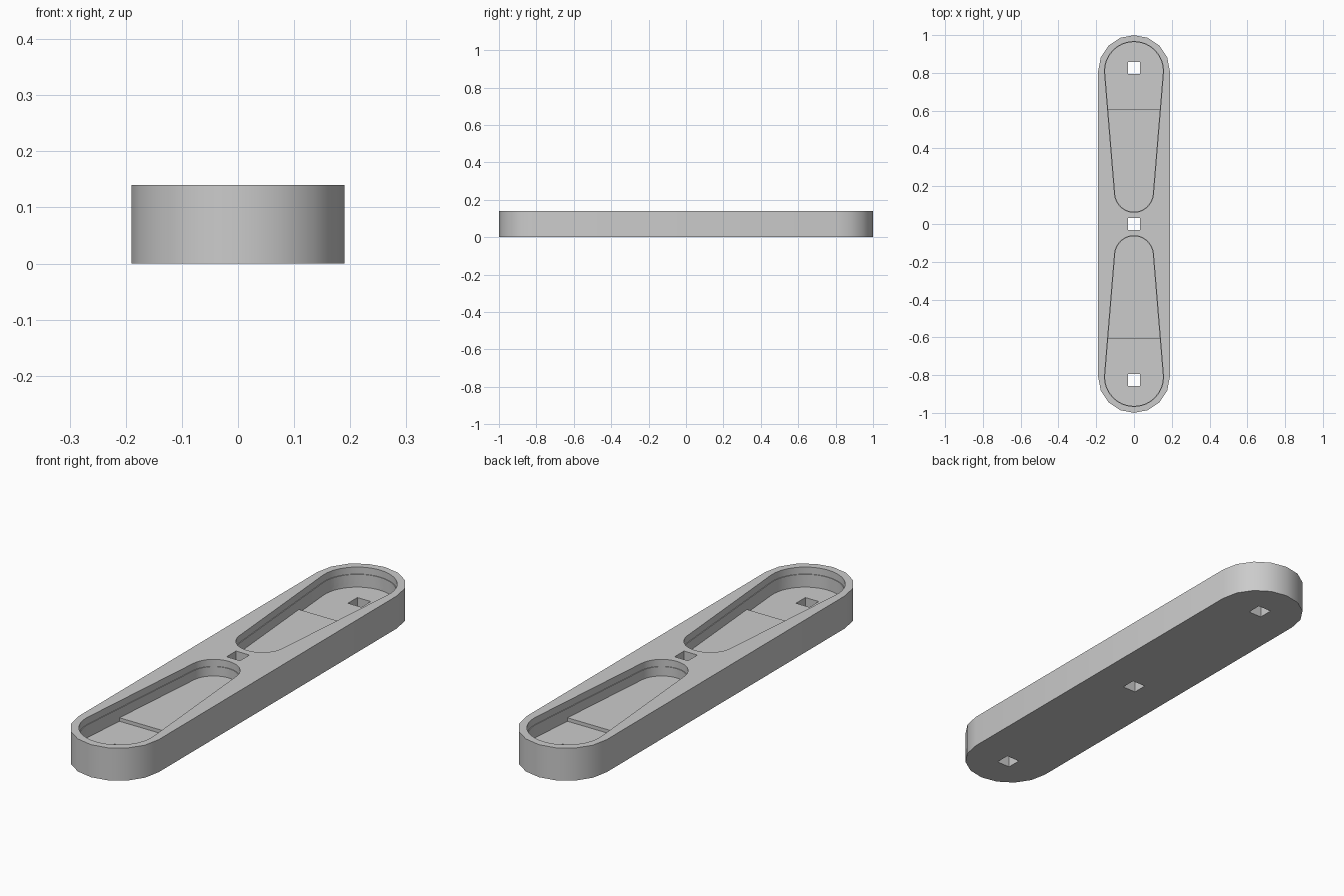
import bpy, bmesh
from math import sin, cos, asin, pi

if "Cube" in bpy.data.objects:
    bpy.data.objects.remove(bpy.data.objects["Cube"])

HEIGHT = 0.14
CAP_Y, BODY_R = 0.81, 0.19
BIG_R, SMALL_R, SMALL_Y = 0.153, 0.1, 0.165
STEP_Y = 0.61

grey = bpy.data.materials.new("plain_grey")
grey.use_nodes = True
colour = (0.6, 0.6, 0.6, 1)
grey.diffuse_color = colour
grey.node_tree.nodes["Principled BSDF"].inputs["Base Color"].default_value = colour


def arc(cy, r, start, end, steps):
    """Points on an arc centred on the long axis."""
    angles = [start + (end - start) * i / steps for i in range(steps + 1)]
    return [(r * cos(a), cy + r * sin(a)) for a in angles]


def prism(name, outline, low, high):
    """Extrude a flat outline between two heights."""
    bm = bmesh.new()
    base = bm.faces.new([bm.verts.new((x, y, low)) for x, y in outline])
    top = bmesh.ops.extrude_face_region(bm, geom=[base])["geom"]
    verts = [v for v in top if isinstance(v, bmesh.types.BMVert)]
    bmesh.ops.translate(bm, vec=(0, 0, high - low), verts=verts)
    bmesh.ops.recalc_face_normals(bm, faces=bm.faces)
    mesh = bpy.data.meshes.new(name)
    bm.to_mesh(mesh)
    bm.free()
    mesh.materials.append(grey)
    obj = bpy.data.objects.new(name, mesh)
    bpy.context.collection.objects.link(obj)
    return obj


def cut(target, outline, low, high=HEIGHT + 0.1):
    """Subtract a prism and remove the cutter."""
    cutter = prism("cutter", outline, low, high)
    cutter.hide_render = True
    mod = target.modifiers.new("cut", "BOOLEAN")
    mod.operation, mod.solver, mod.object = "DIFFERENCE", "EXACT", cutter
    bpy.context.view_layer.objects.active = target
    bpy.ops.object.modifier_apply(modifier=mod.name)
    bpy.data.objects.remove(cutter)


def mirrored(outline, side):
    return [(x, y * side) for x, y in outline][::side]


# Tapered pocket: two round ends joined by tangent sides
tilt = asin((BIG_R - SMALL_R) / (CAP_Y - SMALL_Y))


def pocket(grow=0.0):
    return (arc(CAP_Y, BIG_R + grow, -tilt, pi + tilt, 24)
            + arc(SMALL_Y, SMALL_R + grow, pi + tilt, 2 * pi - tilt, 20))


# Outer half of the pocket, beyond the floor step
big = arc(CAP_Y, BIG_R, -tilt, pi + tilt, 24)
small = arc(SMALL_Y, SMALL_R, pi + tilt, 2 * pi - tilt, 20)
t = (STEP_Y - SMALL_Y) / (big[0][1] - small[-1][1])
t = (STEP_Y - small[-1][1]) / (big[0][1] - small[-1][1])
step_x = small[-1][0] + t * (big[0][0] - small[-1][0])
deep_end = big + [(-step_x, STEP_Y), (step_x, STEP_Y)]

# Long bar with round ends
body = prism("bar_body", arc(CAP_Y, BODY_R, 0, pi, 8)
             + arc(-CAP_Y, BODY_R, pi, 2 * pi, 8), 0, HEIGHT)

# Pockets with a fine rim seat and a stepped floor
for side in (1, -1):
    cut(body, mirrored(pocket(0.003), side), 0.11)
    cut(body, mirrored(pocket(), side), 0.07)
    cut(body, mirrored(deep_end, side), 0.055)

# Square through holes
H = 0.032
for y in (-0.825, 0, 0.825):
    cut(body, [(-H, y - H), (H, y - H), (H, y + H), (-H, y + H)], -0.1)

# Smooth round walls, sharp rims
bpy.ops.object.select_all(action="DESELECT")
body.select_set(True)
bpy.context.view_layer.objects.active = body
bpy.ops.object.shade_smooth_by_angle(angle=pi / 6)
